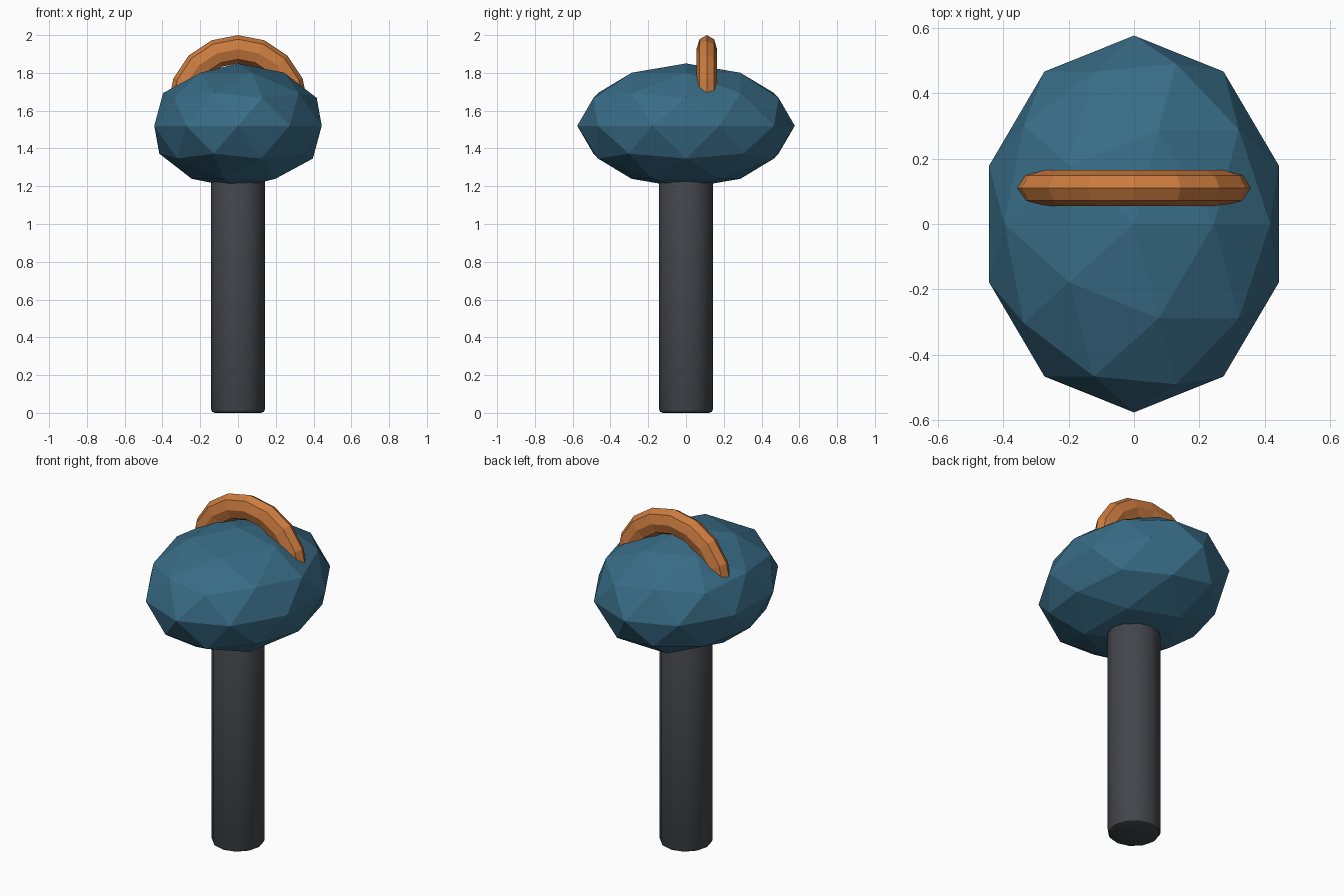
import bpy
import math

if "Cube" in bpy.data.objects:
    bpy.data.objects.remove(bpy.data.objects["Cube"])


def finish(name, color, scale=(1, 1, 1)):
    """Name the active object, apply its size and give it a colour."""
    obj = bpy.context.object
    obj.name = name
    obj.scale = scale
    bpy.ops.object.transform_apply(location=False, rotation=True, scale=True)
    mat = bpy.data.materials.new(name + "_colour")
    mat.diffuse_color = (*color, 1)
    mat.use_nodes = True
    mat.node_tree.nodes["Principled BSDF"].inputs["Base Color"].default_value = mat.diffuse_color
    obj.data.materials.append(mat)
    return obj


# Post: slim round column with softened rims, its top sunk into the head
POST_TOP = 1.30
bpy.ops.mesh.primitive_cylinder_add(vertices=12, radius=0.143, depth=POST_TOP,
                                    location=(0, 0, POST_TOP / 2))
post = finish("post", (0.055, 0.06, 0.07))
bevel = post.modifiers.new("soft_rims", 'BEVEL')
bevel.width = 0.02
bevel.segments = 2
bevel.limit_method = 'ANGLE'
bevel.angle_limit = math.radians(50)
bpy.ops.object.modifier_apply(modifier=bevel.name)
bpy.ops.object.shade_smooth_by_angle(angle=math.radians(35))

# Head: flat-faced ellipsoid, longest front to back
bpy.ops.mesh.primitive_ico_sphere_add(subdivisions=2, radius=1,
                                      location=(0, 0, 1.52))
finish("head", (0.04, 0.15, 0.24), (0.466, 0.576, 0.33))

# Crest: upright ring half sunk into the head, thinner front to back
bpy.ops.mesh.primitive_torus_add(major_segments=16, minor_segments=8,
                                 major_radius=0.295, minor_radius=0.075,
                                 location=(0, 0.11, 1.63),
                                 rotation=(math.radians(90), 0, 0))
bpy.ops.object.transform_apply(location=False, rotation=True, scale=False)
finish("crest_ring", (0.6, 0.2, 0.05), (1, 0.055 / 0.075, 1))
